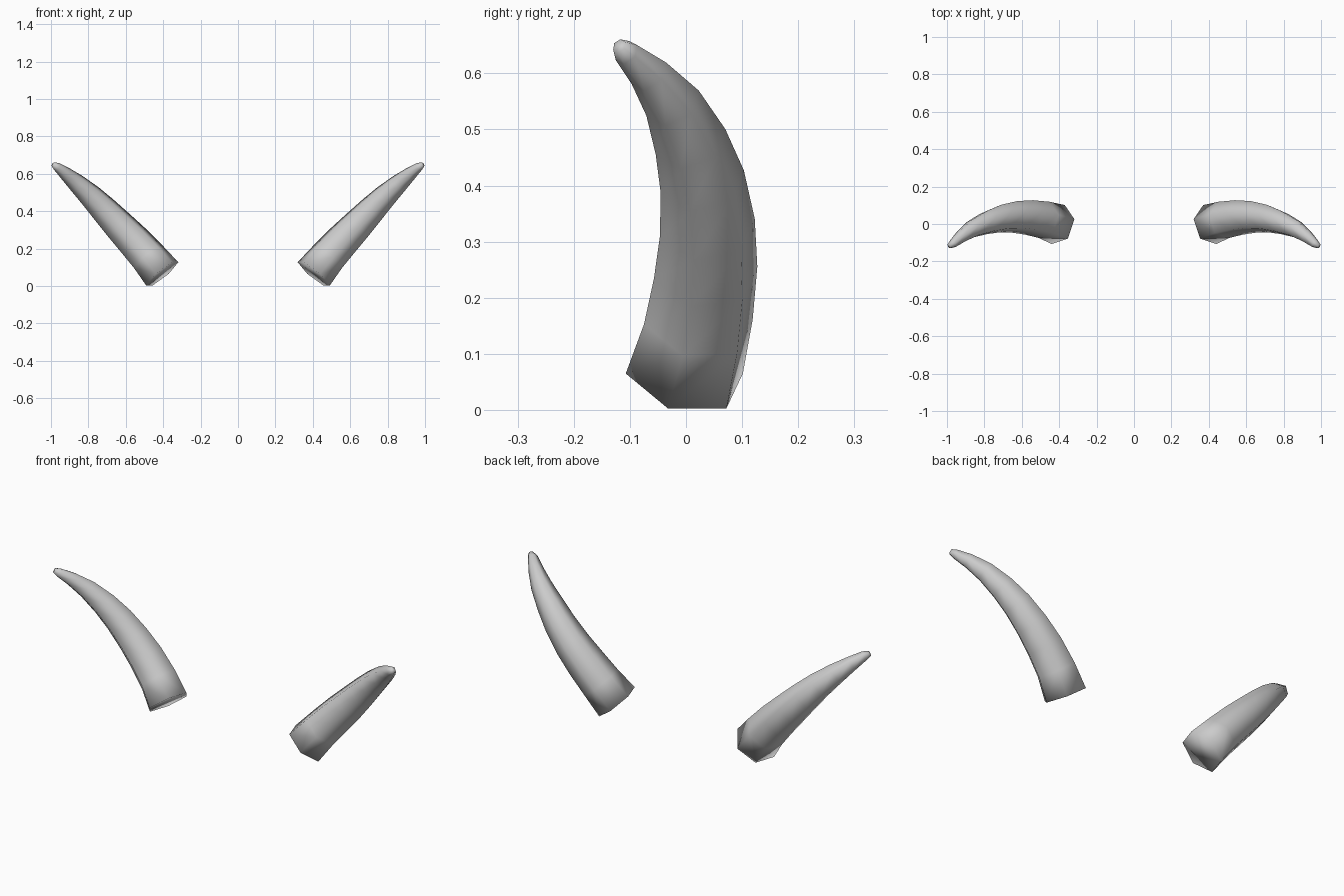
import bpy, bmesh, math
from mathutils import Vector

cube = bpy.data.objects.get("Cube")
if cube:
    bpy.data.objects.remove(cube, do_unlink=True)

SIDES = 6

# Horn colour
horn_grey = bpy.data.materials.new("horn_grey")
horn_grey.use_nodes = True
colour = (0.6, 0.6, 0.6, 1)
horn_grey.diffuse_color = colour
horn_grey.node_tree.nodes["Principled BSDF"].inputs["Base Color"].default_value = colour

# Centre line of the horn with its radius: x, y, z, r
PATH = [
    (.405, -.003, .065, .110), (.480, .022, .157, .101), (.560, .035, .245, .095),
    (.637, .038, .325, .087), (.715, .029, .407, .077), (.785, .008, .478, .066),
    (.860, -.024, .547, .052), (.922, -.066, .600, .037), (.968, -.106, .637, .024),
    (.989, -.119, .649, .013),
]


def build_horn(name, side):
    centres = [Vector(p[:3]) for p in PATH]
    last = len(centres) - 1
    bm = bmesh.new()
    rings = []
    across = None
    for i, centre in enumerate(centres):
        tangent = (centres[min(i + 1, last)] - centres[max(i - 1, 0)]).normalized()
        # Carry the ring orientation along the curve without twisting
        if across is None:
            across = Vector((tangent.y, -tangent.x, 0))
        across = (across - tangent * across.dot(tangent)).normalized()
        down = tangent.cross(across)
        ring = []
        for k in range(SIDES):
            a = math.tau * k / SIDES
            p = centre + (across * math.cos(a) + down * math.sin(a)) * PATH[i][3]
            ring.append(bm.verts.new((p.x * side, p.y, max(p.z, 0))))
        rings.append(ring)

    # Walls, base cap and tip cap
    for low, high in zip(rings, rings[1:]):
        for k in range(SIDES):
            n = (k + 1) % SIDES
            bm.faces.new((low[k], low[n], high[n], high[k]))
    bm.faces.new(rings[0])
    bm.faces.new(rings[-1])
    bmesh.ops.recalc_face_normals(bm, faces=bm.faces)
    for face in bm.faces:
        face.smooth = True

    mesh = bpy.data.meshes.new(name)
    bm.to_mesh(mesh)
    bm.free()
    mesh.materials.append(horn_grey)
    horn = bpy.data.objects.new(name, mesh)
    bpy.context.collection.objects.link(horn)


build_horn("left_horn", 1)
build_horn("right_horn", -1)
